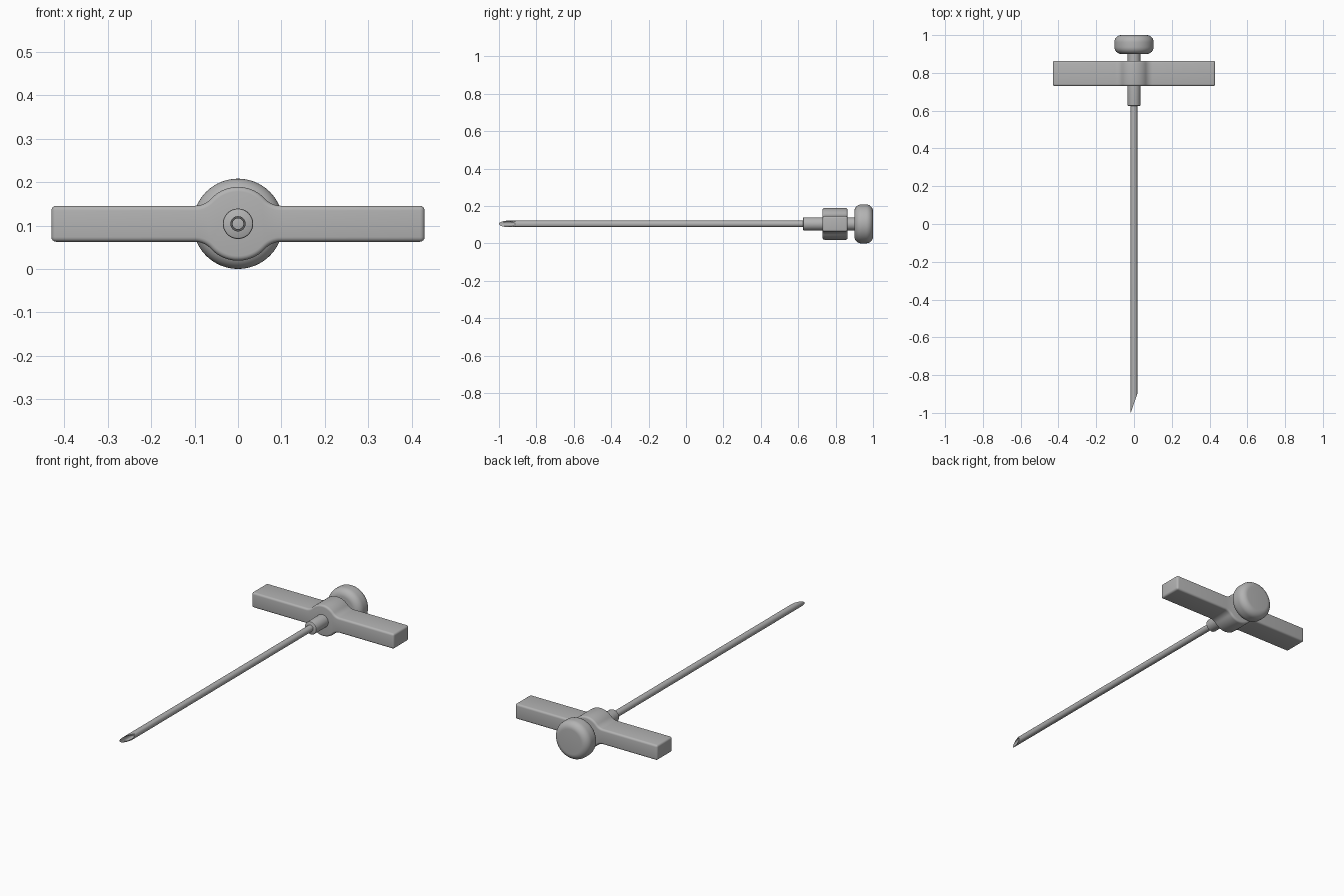
import bpy, bmesh
from math import sin, cos, pi, radians, sqrt, atan2

cube = bpy.data.objects.get("Cube")
if cube:
    bpy.data.objects.remove(cube)

AXIS_Z = 0.104

steel = bpy.data.materials.new("plain grey")
steel.use_nodes = True
grey = (0.45, 0.45, 0.45, 1)
steel.diffuse_color = grey
steel.node_tree.nodes["Principled BSDF"].inputs["Base Color"].default_value = grey


def finish(name, bm, angle=35):
    """Turn a bmesh into a smooth shaded object on the needle axis."""
    bmesh.ops.recalc_face_normals(bm, faces=bm.faces[:])
    mesh = bpy.data.meshes.new(name)
    bm.to_mesh(mesh)
    bm.free()
    mesh.materials.append(steel)
    obj = bpy.data.objects.new(name, mesh)
    obj.location.z = AXIS_Z
    bpy.context.collection.objects.link(obj)
    bpy.ops.object.select_all(action='DESELECT')
    obj.select_set(True)
    bpy.context.view_layer.objects.active = obj
    bpy.ops.object.shade_smooth_by_angle(angle=radians(angle))
    return obj


def lathe(profile, sides=48):
    """Revolve (radius, y) points about the y axis; both ends get capped."""
    bm = bmesh.new()
    rings = [[bm.verts.new((r * cos(2 * pi * i / sides), y, r * sin(2 * pi * i / sides)))
              for i in range(sides)] for r, y in profile]
    for a, b in zip(rings, rings[1:]):
        for i in range(sides):
            j = (i + 1) % sides
            bm.faces.new((a[i], a[j], b[j], b[i]))
    bm.faces.new(rings[0])
    bm.faces.new(rings[-1])
    return bm


def arc(cx, cy, r, start, end, steps):
    return [(cx + r * cos(start + (end - start) * i / steps),
             cy + r * sin(start + (end - start) * i / steps)) for i in range(steps + 1)]


# Hollow shaft with a slanted tip opening towards +x
SHAFT_R, TIP_Y = 0.0175, -0.95
bm = lathe([(0.0125, 0.64), (0.0125, TIP_Y), (SHAFT_R, TIP_Y), (SHAFT_R, 0.66)], 32)
for v in bm.verts:
    if v.co.y < 0:
        v.co.y += 0.05 * v.co.x / SHAFT_R
finish("needle_shaft", bm)

# Collar where the shaft enters the handle
finish("shaft_collar", lathe([(0.031, 0.625), (0.034, 0.627), (0.035, 0.631), (0.035, 0.75)]))

# Neck between handle and knob
finish("knob_neck", lathe([(0.034, 0.84), (0.034, 0.92)]))

# Rounded knob at the back
ROUND = 0.037
knob = (arc(0.104 - ROUND, 0.9 + ROUND, ROUND, -pi / 2, 0, 8)
        + arc(0.104 - ROUND, 1 - ROUND, ROUND, 0, pi / 2, 8))
finish("end_knob", lathe(knob, 64))

# Cross handle: round hub blended into two straight arms
HUB, HALF, FILLET, LENGTH = 0.085, 0.0415, 0.05, 0.43
fz = HALF + FILLET
fx = sqrt((HUB + FILLET) ** 2 - fz ** 2)
tilt = atan2(fz, fx)
quarter = [(LENGTH, HALF)]
quarter += arc(fx, fz, FILLET, -pi / 2, tilt - pi, 8)
quarter += arc(0, 0, HUB, tilt, pi / 2, 10)[1:]
upper = quarter + [(-x, z) for x, z in reversed(quarter[:-1])]
outline = upper + [(-x, -z) for x, z in upper]
bm = bmesh.new()
front = bm.faces.new([bm.verts.new((x, 0.73, z)) for x, z in outline])
ret = bmesh.ops.extrude_face_region(bm, geom=[front], use_keep_orig=True)
for v in (g for g in ret["geom"] if isinstance(g, bmesh.types.BMVert)):
    v.co.y = 0.864
bmesh.ops.recalc_face_normals(bm, faces=bm.faces[:])
edges = [e for e in bm.edges if e.calc_face_angle(0) > radians(40)]
bmesh.ops.bevel(bm, geom=edges, offset=0.011, segments=4, profile=0.5,
                affect='EDGES', clamp_overlap=False)
finish("cross_handle", bm)
